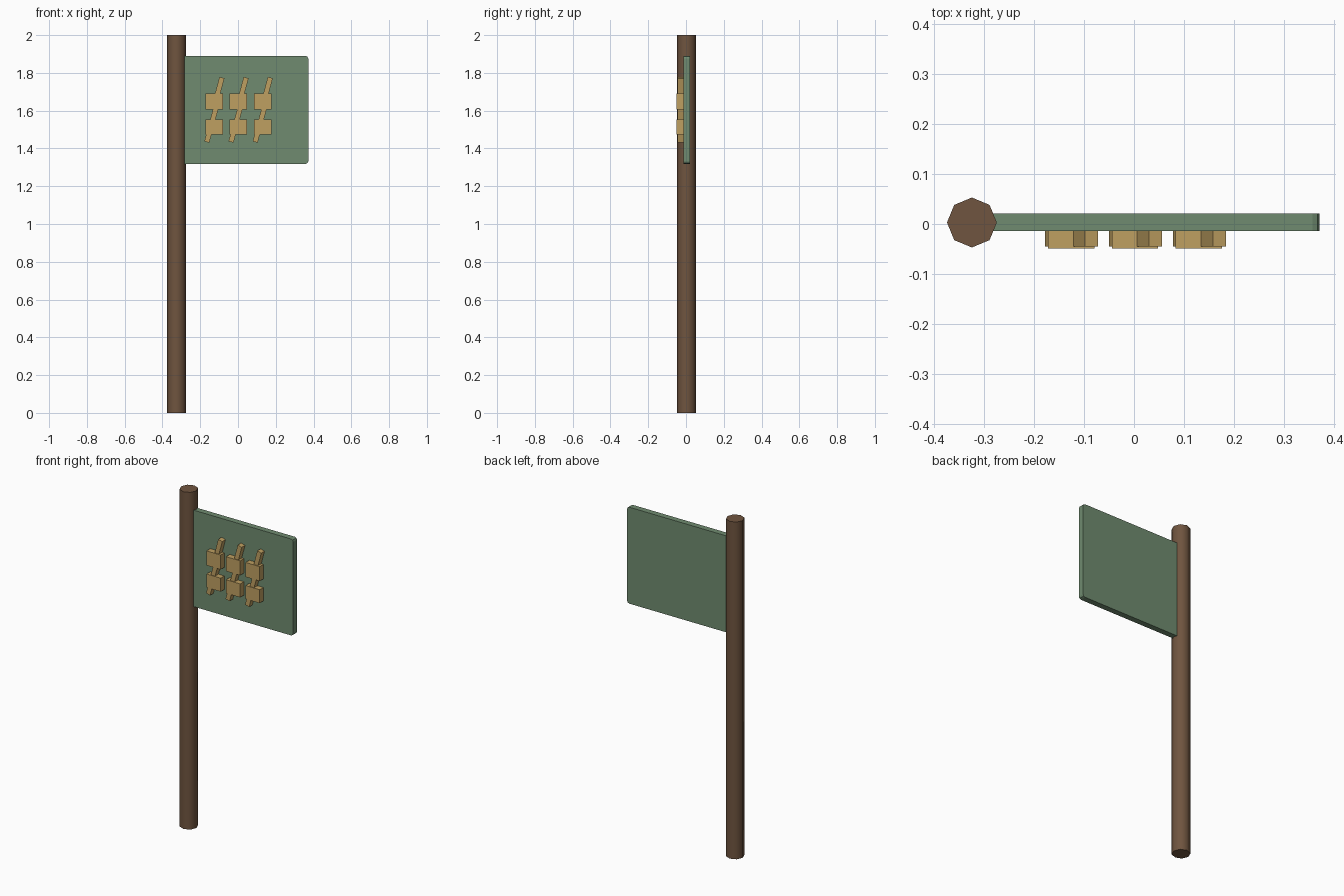
import bpy, math

if "Cube" in bpy.data.objects:
    bpy.data.objects.remove(bpy.data.objects["Cube"])


def material(name, rgb):
    m = bpy.data.materials.new(name)
    m.diffuse_color = (*rgb, 1)
    m.use_nodes = True
    m.node_tree.nodes["Principled BSDF"].inputs["Base Color"].default_value = m.diffuse_color
    return m


wood = material("dark_wood", (0.16, 0.09, 0.05))
green = material("green_paint", (0.16, 0.26, 0.16))
gold = material("gold_paint", (0.52, 0.35, 0.12))


def box(name, centre, size, mat, tilt=0.0):
    bpy.ops.mesh.primitive_cube_add(size=1, location=centre)
    ob = bpy.context.object
    ob.name = name
    ob.scale = size
    bpy.ops.object.transform_apply(location=False, rotation=False, scale=True)
    ob.rotation_euler.y = tilt
    ob.data.materials.append(mat)
    return ob


# Eight-sided pole
bpy.ops.mesh.primitive_cylinder_add(vertices=8, radius=0.05, depth=2,
                                    location=(-0.325, 0.003, 1),
                                    rotation=(0, 0, math.radians(90)))
pole = bpy.context.object
pole.name = "pole"
pole.data.materials.append(wood)
bpy.ops.object.shade_smooth_by_angle(angle=math.radians(60))

# Board: outline with clipped corners, extruded through its thickness
x0, x1, z0, z1, c = -0.31, 0.372, 1.318, 1.89, 0.014
k = c * 0.3
corner = [(0, c), (k, k), (c, 0)]
outline = [(x0 + a, z0 + b) for a, b in corner]
outline += [(x1 - a, z0 + b) for a, b in reversed(corner)]
outline += [(x1 - a, z1 - b) for a, b in corner]
outline += [(x0 + a, z1 - b) for a, b in reversed(corner)]
n = len(outline)
verts = [(x, y, z) for y in (-0.014, 0.021) for x, z in outline]
faces = [tuple(range(n)), tuple(range(2 * n - 1, n - 1, -1))]
faces += [(i, i + n, (i + 1) % n + n, (i + 1) % n) for i in range(n)]
mesh = bpy.data.meshes.new("board")
mesh.from_pydata(verts, [], faces)
mesh.materials.append(green)
bpy.context.collection.objects.link(bpy.data.objects.new("board", mesh))


# Slanted bar between two heights, given the point at one end
def bar(name, xa, za, xb, zb):
    length = math.hypot(xb - xa, zb - za)
    box(name, ((xa + xb) / 2, -0.0225, (za + zb) / 2), (0.027, 0.045, length),
        gold, math.atan2(xb - xa, zb - za))


# Three raised marks: two blocks joined by slanted bars
slope = math.tan(math.radians(15))
for i in range(3):
    x = -0.126 + 0.128 * i
    box(f"upper_block_{i}", (x, -0.0245, 1.648), (0.093, 0.049, 0.086), gold)
    box(f"lower_block_{i}", (x, -0.0245, 1.514), (0.093, 0.049, 0.08), gold)
    bar(f"lower_bar_{i}", x - 0.039, 1.434, x - 0.039 + slope * 0.19, 1.624)
    bar(f"upper_bar_{i}", x + 0.041 - slope * 0.145, 1.63, x + 0.041, 1.775)
